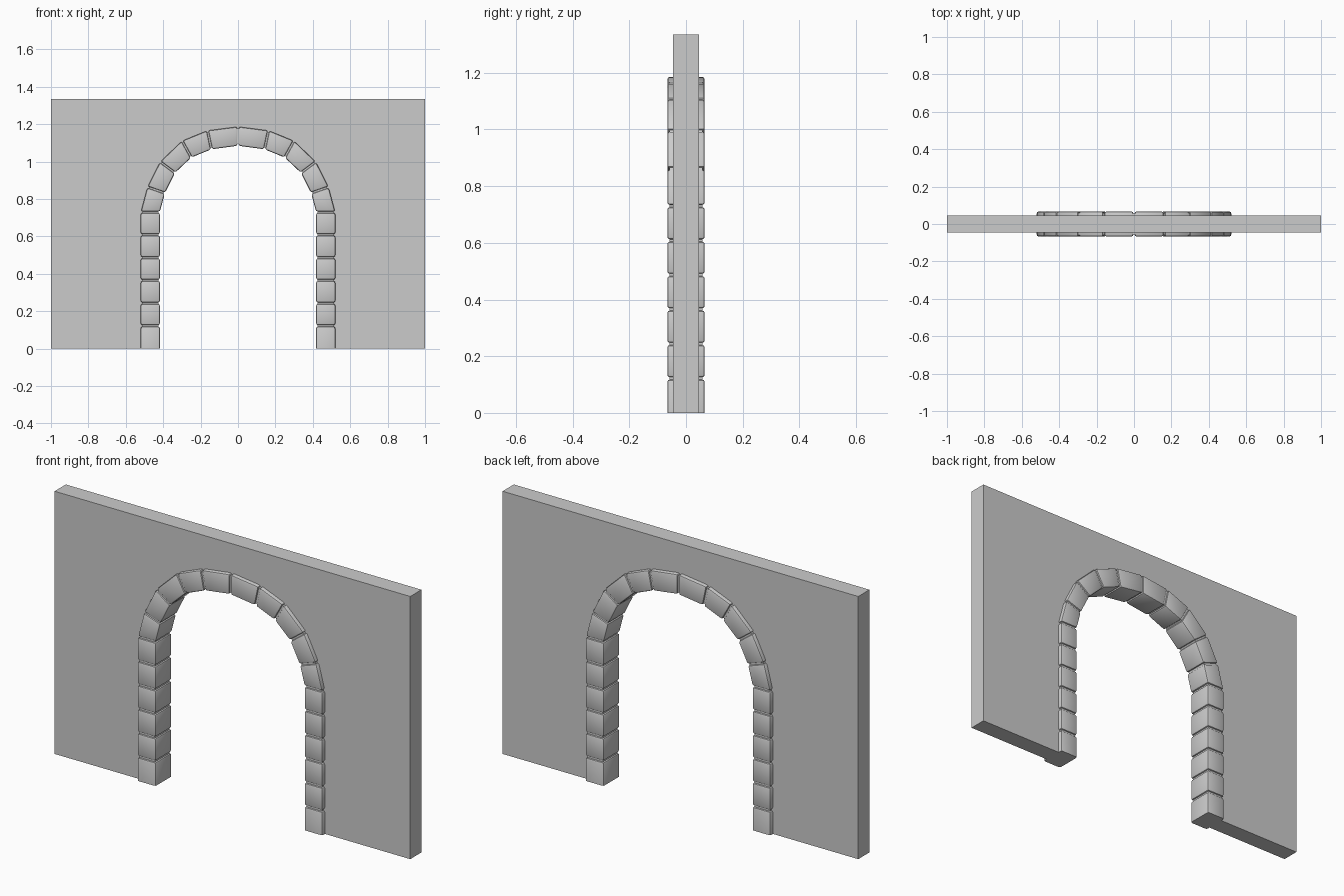
import bpy, bmesh
from mathutils import Vector

if "Cube" in bpy.data.objects:
    bpy.data.objects.remove(bpy.data.objects["Cube"])

STONE_Y, WALL_Y, WALL_TOP = 0.066, 0.045, 1.335
SPRING = 0.73

# joints of the right half, bottom to crown: (outer point, inner point) in x, z
joints = [(Vector((0.52, SPRING * i / 6)), Vector((0.418, SPRING * i / 6))) for i in range(7)]
for ox, oz, ix, iz in [(0.484, 0.864, 0.391, 0.832), (0.416, 0.999, 0.337, 0.94),
                       (0.299, 1.111, 0.25, 1.022), (0.163, 1.166, 0.142, 1.066),
                       (0.0, 1.187, 0.0, 1.085)]:
    joints.append((Vector((ox, oz)), Vector((ix, iz))))


def add_prism(bm, pts, half):
    """Extrude an x-z outline from -half to +half in y; returns new edges."""
    a = [bm.verts.new((p[0], -half, p[1])) for p in pts]
    b = [bm.verts.new((p[0], half, p[1])) for p in pts]
    faces = [bm.faces.new(a), bm.faces.new(b[::-1])]
    for i in range(len(pts)):
        j = (i + 1) % len(pts)
        faces.append(bm.faces.new((a[i], b[i], b[j], a[j])))
    return list({e for f in faces for e in f.edges})


def finish(bm, name, smooth=False):
    bmesh.ops.recalc_face_normals(bm, faces=bm.faces[:])
    me = bpy.data.meshes.new(name)
    bm.to_mesh(me)
    bm.free()
    ob = bpy.data.objects.new(name, me)
    bpy.context.collection.objects.link(ob)
    if smooth:
        bpy.ops.object.select_all(action='DESELECT')
        ob.select_set(True)
        bpy.context.view_layer.objects.active = ob
        bpy.ops.object.shade_smooth_by_angle()
    return ob


def mirrored(half_path):
    """Right-half path continued over the crown to the left foot."""
    return half_path + [Vector((-p.x, p.y)) for p in half_path[-2::-1]]


# wall with the arched opening hidden behind the middle of the stones
bm = bmesh.new()
opening = mirrored([(o + i) / 2 for o, i in joints[:1] + joints[6:]])
add_prism(bm, [(1, 0), (1, WALL_TOP), (-1, WALL_TOP), (-1, 0)] + opening[::-1], WALL_Y)
finish(bm, "wall")

# mortar core, slightly recessed behind the stone faces
bm = bmesh.new()
outer = mirrored([o.lerp(i, 0.08) for o, i in joints])
inner = mirrored([i.lerp(o, 0.08) for o, i in joints])
for k in range(len(outer) - 1):
    add_prism(bm, [outer[k], outer[k + 1], inner[k + 1], inner[k]], STONE_Y - 0.008)
bmesh.ops.remove_doubles(bm, verts=bm.verts[:], dist=1e-5)
seen = {}
for f in bm.faces[:]:                       # drop internal partitions
    c = f.calc_center_median()
    seen.setdefault((round(c.x, 4), round(c.y, 4), round(c.z, 4)), []).append(f)
bmesh.ops.delete(bm, geom=[f for k, f in enumerate(bm.faces)
                           if sum(len(e.link_faces) > 2 for e in f.edges) == 4
                           and abs(f.normal.y) < 0.5], context='FACES_ONLY')
finish(bm, "mortar_core")

# bevelled stones, both sides
bm = bmesh.new()
GAP = 0.004
for side in (1, -1):
    for k in range(len(joints) - 1):
        (o0, i0), (o1, i1) = joints[k], joints[k + 1]
        do, di = (o1 - o0).normalized() * GAP, (i1 - i0).normalized() * GAP
        low = 0 if k == 0 else 1            # bottom stone stands flat on the floor
        quad = [o0 + do * low, o1 - do, i1 - di, i0 + di * low]
        edges = add_prism(bm, [(p.x * side, p.y) for p in quad], STONE_Y)
        edges = [e for e in edges if max(v.co.z for v in e.verts) > 1e-5]
        bmesh.ops.bevel(bm, geom=edges, offset=0.009, segments=2, profile=0.5,
                        affect='EDGES', clamp_overlap=True)
finish(bm, "arch_stones", smooth=True)
